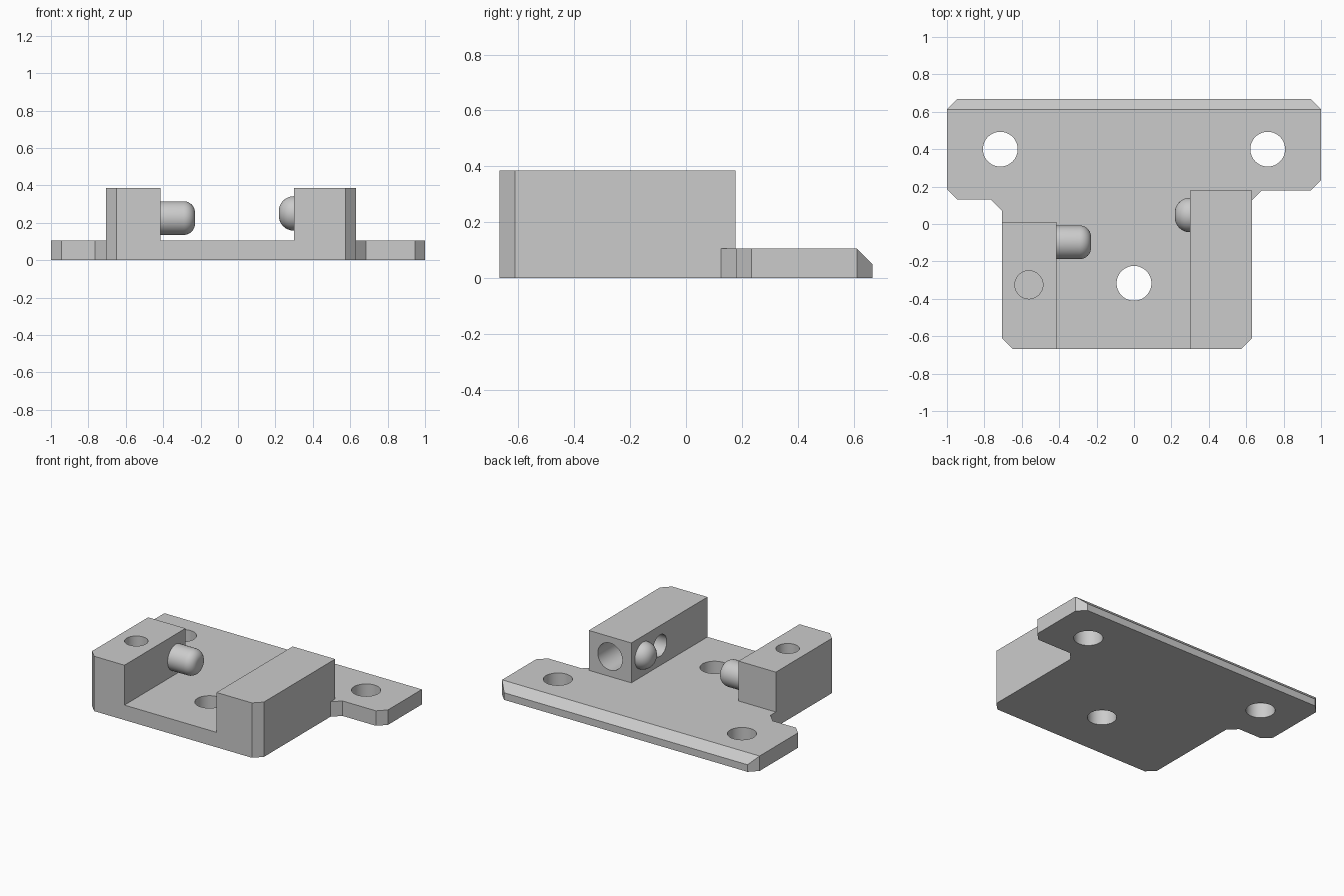
import bpy, bmesh, math
from mathutils import Vector, Matrix

if "Cube" in bpy.data.objects:
    bpy.data.objects.remove(bpy.data.objects["Cube"], do_unlink=True)

grey = bpy.data.materials.new("plain grey")
grey.use_nodes = True
grey.diffuse_color = (0.6, 0.6, 0.6, 1)
grey.node_tree.nodes["Principled BSDF"].inputs["Base Color"].default_value = grey.diffuse_color

AXES = {"x": Vector((1, 0, 0)), "y": Vector((0, 1, 0)), "z": Vector((0, 0, 1))}
TOP, PLATE = 0.385, 0.105


def finish(name, bm):
    bmesh.ops.recalc_face_normals(bm, faces=bm.faces[:])
    mesh = bpy.data.meshes.new(name)
    bm.to_mesh(mesh)
    bm.free()
    mesh.materials.append(grey)
    obj = bpy.data.objects.new(name, mesh)
    bpy.context.collection.objects.link(obj)
    return obj


def prism(name, outline, z0, z1):
    bm = bmesh.new()
    face = bm.faces.new([bm.verts.new((x, y, z0)) for x, y in outline])
    top = bmesh.ops.extrude_face_region(bm, geom=[face])["geom"]
    moved = [v for v in top if isinstance(v, bmesh.types.BMVert)]
    bmesh.ops.translate(bm, verts=moved, vec=(0, 0, z1 - z0))
    return finish(name, bm)


def lathe(name, profile, origin, axis):
    """Revolve (radius, distance) pairs around an axis through the origin point."""
    bm = bmesh.new()
    verts = [bm.verts.new((r, 0, d)) for r, d in profile]
    edges = [bm.edges.new(pair) for pair in zip(verts, verts[1:])]
    bmesh.ops.spin(bm, geom=verts + edges, cent=(0, 0, 0), axis=(0, 0, 1),
                   angle=math.tau, steps=48)
    bmesh.ops.remove_doubles(bm, verts=bm.verts[:], dist=1e-4)
    turn = AXES["z"].rotation_difference(AXES[axis]).to_matrix().to_4x4()
    bmesh.ops.transform(bm, matrix=Matrix.Translation(origin) @ turn, verts=bm.verts[:])
    return finish(name, bm)


def rod(name, origin, axis, radius, length):
    return lathe(name, [(0, 0), (radius, 0), (radius, length), (0, length)], origin, axis)


def round_pin(name, root, tip, y, z, radius, fillet):
    """Pin along x with a rounded tip."""
    sign = 1 if tip > root else -1
    profile = [(0, root), (radius, root)]
    for i in range(9):
        a = math.radians(90 * i / 8)
        profile.append((radius - fillet + fillet * math.cos(a),
                        tip - sign * fillet * (1 - math.sin(a))))
    if fillet < radius:
        profile.append((0, tip))
    return lathe(name, profile, (0, y, z), "x")


def combine(body, other, operation):
    mod = body.modifiers.new(operation, "BOOLEAN")
    mod.operation, mod.object, mod.solver = operation, other, "EXACT"
    bpy.context.view_layer.objects.active = body
    bpy.ops.object.modifier_apply(modifier=mod.name)
    bpy.data.objects.remove(other, do_unlink=True)


# T-shaped base plate with clipped corners
body = prism("bracket_body", [
    (-0.65, -0.667), (0.575, -0.667), (0.63, -0.612), (0.63, 0.125), (0.685, 0.18),
    (0.945, 0.18), (1, 0.235), (1, 0.612), (0.945, 0.667), (-0.945, 0.667),
    (-1, 0.612), (-1, 0.185), (-0.945, 0.13), (-0.765, 0.13), (-0.705, 0.07),
    (-0.705, -0.612)], 0, PLATE)

# Sloped upper back edge
bm = bmesh.new()
bm.from_mesh(body.data)
cut = bmesh.ops.bisect_plane(bm, geom=bm.verts[:] + bm.edges[:] + bm.faces[:],
                             plane_co=(0, 0.612, PLATE), plane_no=(0, 1, 1), clear_outer=True)
bmesh.ops.holes_fill(bm, edges=[e for e in bm.edges if e.is_boundary])
bmesh.ops.recalc_face_normals(bm, faces=bm.faces[:])
bm.to_mesh(body.data)
bm.free()

# Raised side blocks
combine(body, prism("short_block", [
    (-0.65, -0.667), (-0.415, -0.667), (-0.415, 0.01), (-0.705, 0.01),
    (-0.705, -0.612)], 0, TOP), "UNION")
combine(body, prism("long_block", [
    (0.3, -0.667), (0.575, -0.667), (0.63, -0.612), (0.63, 0.178),
    (0.3, 0.178)], 0, TOP), "UNION")

# Mounting holes, then blind sockets in the blocks
for x, y in [(-0.715, 0.4), (0.715, 0.4), (0, -0.317)]:
    combine(body, rod("mount_cutter", (x, y, -0.1), "z", 0.093, 0.4), "DIFFERENCE")
combine(body, rod("top_cutter", (-0.562, -0.325, 0.12), "z", 0.075, 0.4), "DIFFERENCE")
combine(body, rod("back_cutter", (0.465, -0.06, 0.245), "y", 0.095, 0.4), "DIFFERENCE")
combine(body, rod("inner_cutter", (0.2, -0.14, 0.245), "x", 0.075, 0.35), "DIFFERENCE")

# Rounded pins on the inner faces
pins = [round_pin("long_pin", -0.45, -0.23, -0.098, 0.225, 0.09, 0.06),
        round_pin("short_pin", 0.36, 0.218, 0.048, 0.25, 0.092, 0.08)]

for obj in [body] + pins:
    bpy.ops.object.select_all(action="DESELECT")
    obj.select_set(True)
    bpy.context.view_layer.objects.active = obj
    bpy.ops.object.shade_smooth_by_angle(angle=math.radians(30))
